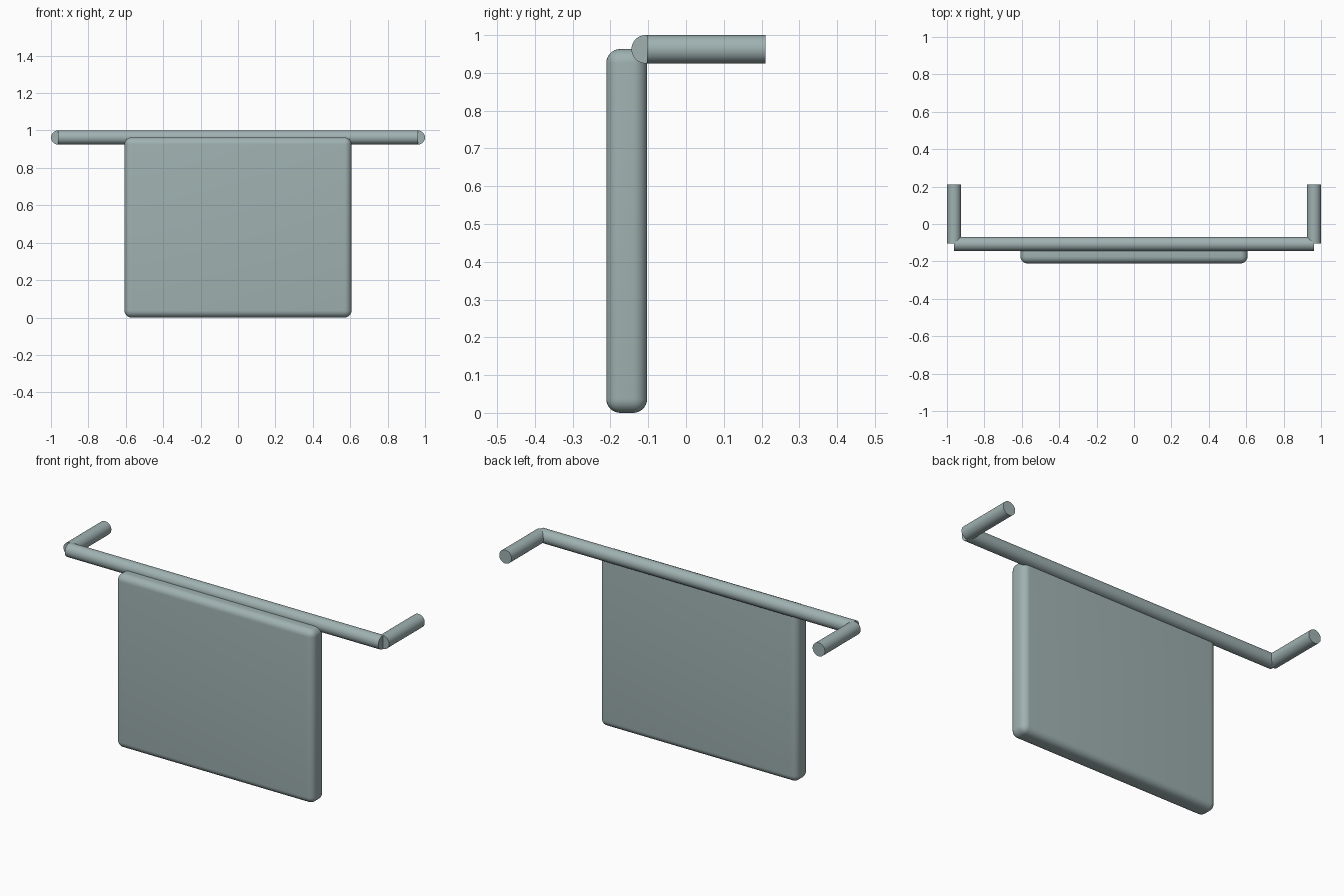
import bpy
import math
from mathutils import Vector

cube = bpy.data.objects.get("Cube")
if cube:
    bpy.data.objects.remove(cube, do_unlink=True)

# Single grey-green finish
finish = bpy.data.materials.new("grey_green")
finish.use_nodes = True
colour = (0.35, 0.44, 0.44, 1)
finish.diffuse_color = colour
finish.node_tree.nodes["Principled BSDF"].inputs["Base Color"].default_value = colour

RADIUS = 0.0375
ROD_Z = 1 - RADIUS
RAIL_Y = -0.107
ARM_X = 1 - RADIUS


def finish_part(obj, name):
    obj.name = name
    obj.data.materials.append(finish)
    bpy.ops.object.shade_smooth_by_angle(angle=math.radians(35))


def rod(name, start, end):
    start, end = Vector(start), Vector(end)
    axis = end - start
    bpy.ops.mesh.primitive_cylinder_add(
        vertices=48, radius=RADIUS, depth=axis.length,
        location=(start + end) / 2,
        rotation=axis.to_track_quat("Z", "Y").to_euler())
    finish_part(bpy.context.object, name)


# Cross rail and the two wall arms
rod("cross_rail", (-ARM_X, RAIL_Y, ROD_Z), (ARM_X, RAIL_Y, ROD_Z))
for side, name in ((1, "left_arm"), (-1, "right_arm")):
    rod(name, (side * ARM_X, RAIL_Y + 0.004, ROD_Z), (side * ARM_X, 0.21, ROD_Z))

# Hanging panel with rounded edges
bpy.ops.mesh.primitive_cube_add(size=1, location=(0, -0.157, 0.4815))
panel = bpy.context.object
panel.scale = (1.214, 0.108, 0.963)
bpy.ops.object.transform_apply(location=False, rotation=False, scale=True)
bevel = panel.modifiers.new("rounded_edges", "BEVEL")
bevel.width = 0.037
bevel.segments = 8
bpy.ops.object.modifier_apply(modifier=bevel.name)
finish_part(panel, "hanging_panel")
